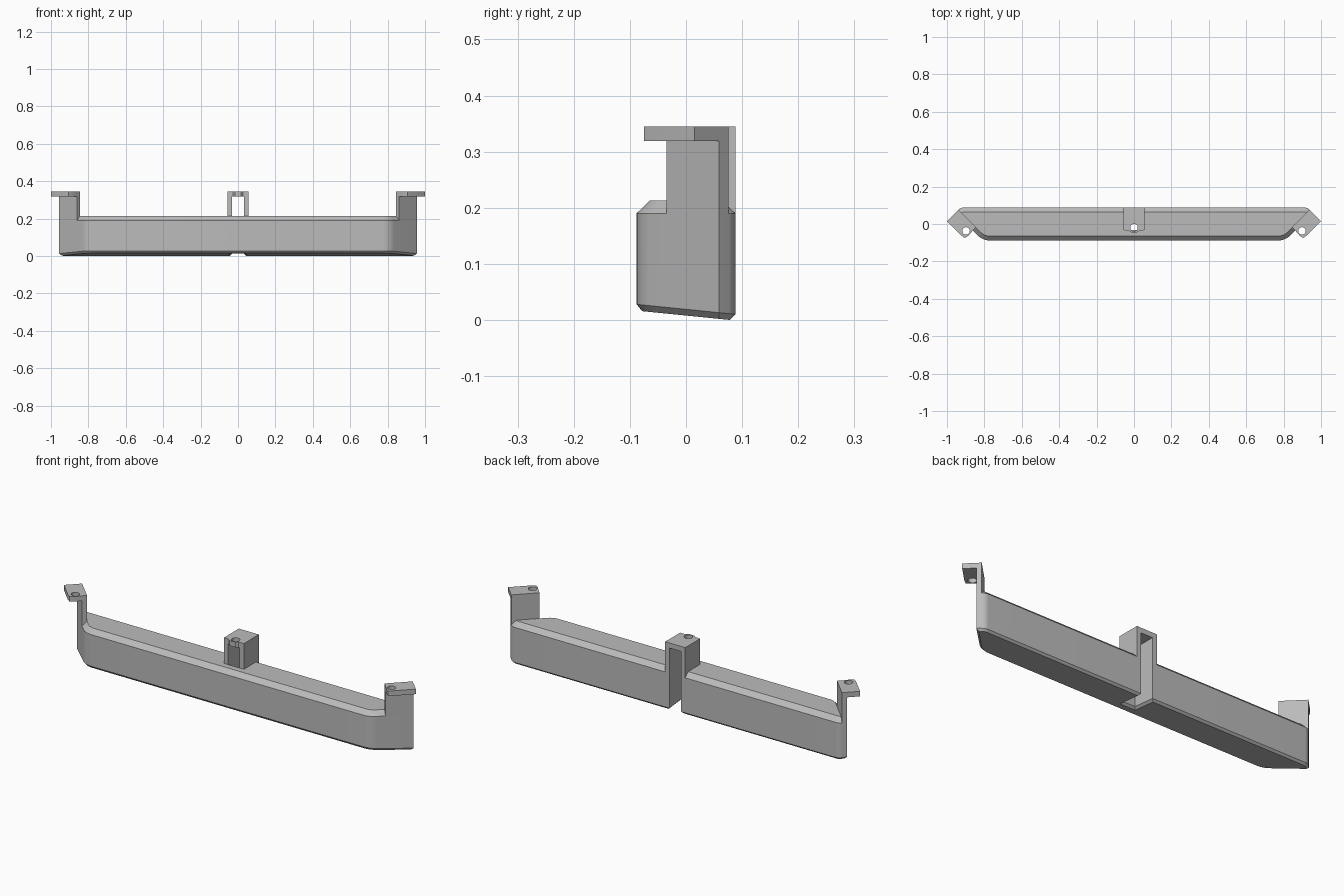
import bpy, bmesh, math
from mathutils import Vector

default = bpy.data.objects.get("Cube")
if default:
    bpy.data.objects.remove(default, do_unlink=True)

grey = bpy.data.materials.new("plain grey")
grey.use_nodes = True
colour = (0.5, 0.5, 0.5, 1)
grey.diffuse_color = colour
grey.node_tree.nodes["Principled BSDF"].inputs["Base Color"].default_value = colour


def loft(name, rings):
    """Closed solid through rings with equal point counts."""
    bm = bmesh.new()
    loops = [[bm.verts.new(p) for p in ring] for ring in rings]
    n = len(loops[0])
    for low, high in zip(loops, loops[1:]):
        for i in range(n):
            j = (i + 1) % n
            bm.faces.new((low[i], low[j], high[j], high[i]))
    bm.faces.new(loops[0][::-1])
    bm.faces.new(loops[-1])
    bmesh.ops.recalc_face_normals(bm, faces=bm.faces)
    mesh = bpy.data.meshes.new(name)
    bm.to_mesh(mesh)
    bm.free()
    mesh.materials.append(grey)
    obj = bpy.data.objects.new(name, mesh)
    bpy.context.collection.objects.link(obj)
    return obj


def prism(name, outline, z0, z1):
    return loft(name, [[(x, y, z) for x, y in outline] for z in (z0, z1)])


def cut(obj, cutter):
    mod = obj.modifiers.new("cut", 'BOOLEAN')
    mod.operation, mod.solver, mod.object = 'DIFFERENCE', 'EXACT', cutter
    bpy.context.view_layer.update()
    graph = bpy.context.evaluated_depsgraph_get()
    mesh = bpy.data.meshes.new_from_object(obj.evaluated_get(graph))
    obj.modifiers.clear()
    obj.data = mesh
    bpy.data.objects.remove(cutter, do_unlink=True)


def drill(obj, x, y, radius=0.02):
    turns = [math.tau * i / 24 for i in range(24)]
    ring = [(x + radius * math.cos(a), y + radius * math.sin(a)) for a in turns]
    cut(obj, prism("hole_cutter", ring, 0.28, 0.4))


def rounded(corner, before, after, radius, steps=8):
    """Arc that replaces one corner of a plan outline."""
    c = Vector(corner)
    u, v = (Vector(before) - c).normalized(), (Vector(after) - c).normalized()
    half = u.angle(v) / 2
    centre = c + (u + v).normalized() * radius / math.sin(half)
    start = c + u * radius / math.tan(half) - centre
    end = c + v * radius / math.tan(half) - centre
    sweep = math.pi - 2 * half
    return [centre + (start * math.sin((1 - t) * sweep) + end * math.sin(t * sweep)) / math.sin(sweep)
            for t in (i / steps for i in range(steps + 1))]


def inset(outline, d):
    """Mitred inward offset of a counter-clockwise outline."""
    result = []
    for i, p in enumerate(outline):
        a = (p - outline[i - 1]).normalized()
        b = (outline[(i + 1) % len(outline)] - p).normalized()
        na, nb = Vector((-a.y, a.x)), Vector((-b.y, b.x))
        result.append(p + (na + nb) * d / (1 + na.dot(nb)))
    return result


# Bar: slanted ends, rounded corners, chamfered rims and a sloping underside
front, end, back = (0.809, -0.088), (0.956, 0.059), (0.927, 0.088)
half = (rounded(front, (0, -0.088), end, 0.09) + [Vector(end)]
        + rounded(back, end, (0, 0.088), 0.04))
plan = half + [Vector((-p.x, p.y)) for p in reversed(half)]
under, top = inset(plan, 0.01), inset(plan, 0.0235)
bar = loft("bar", [
    [(p.x, p.y, 0.0078 - 0.1 * p.y) for p in under],
    [(p.x, p.y, 0.019 - 0.1 * p.y) for p in plan],
    [(p.x, p.y, 0.19) for p in plan],
    [(p.x, p.y, 0.213) for p in top]])


# Slot up the back of the bar, flared at its lower edge
def slot_ring(grow, z):
    w, y = 0.033 + grow, -0.033 - grow
    return [(-w, y, z - 0.1 * y), (w, y, z - 0.1 * y), (w, 0.15, z - 0.015), (-w, 0.15, z - 0.015)]


cut(bar, loft("slot_cutter", [slot_ring(0.022, -0.004), slot_ring(0, 0.019), slot_ring(0, 0.3)]))

# Middle bracket: two legs and a drilled plate with a small nose
for side, s in (("left", 1), ("right", -1)):
    prism("middle_leg_" + side,
          [(s * 0.033, -0.033), (s * 0.057, -0.033), (s * 0.057, 0.088), (s * 0.033, 0.088)], 0.185, 0.319)
nose = [(0.057, 0.088), (0.057, -0.033), (0.028, -0.035), (0.016, -0.045)]
plate = prism("middle_plate", nose + [(-x, y) for x, y in reversed(nose)], 0.319, 0.345)
drill(plate, 0, -0.019)

# End brackets: a thin slanted post and a drilled tab that reaches outward
post = [(0.956, 0.059), (0.862, -0.035), (0.845, -0.018), (0.939, 0.076)]
tab = [(0.939, 0.076), (1.0, 0.015), (0.924, -0.061), (0.905, -0.075),
       (0.887, -0.064), (0.860, -0.033), (0.845, -0.018)]
for side, s in (("left", 1), ("right", -1)):
    prism("end_post_" + side, [(s * x, y) for x, y in post], 0.187, 0.319)
    plate = prism("end_tab_" + side, [(s * x, y) for x, y in tab], 0.319, 0.345)
    drill(plate, s * 0.898, -0.037)

# Smooth the curved walls and keep the crisp edges
bpy.ops.object.select_all(action='DESELECT')
for obj in bpy.context.collection.objects:
    if obj.type == 'MESH' and grey.name in obj.data.materials:
        obj.select_set(True)
        bpy.context.view_layer.objects.active = obj
bpy.ops.object.shade_smooth_by_angle(angle=math.radians(25))
